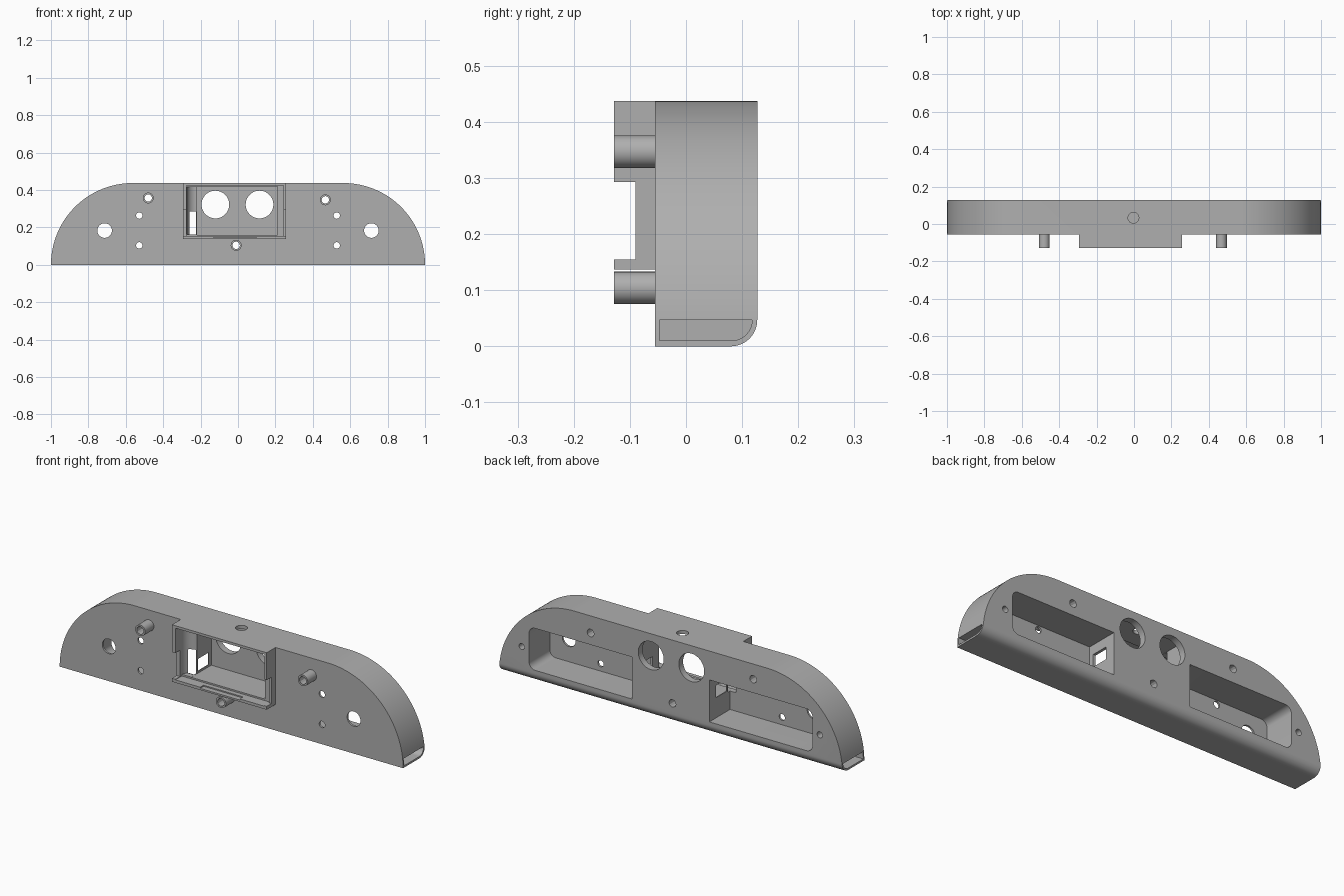
import bpy, bmesh
from math import pi, sin, cos
from mathutils import Vector

cube = bpy.data.objects.get("Cube")
if cube:
    bpy.data.objects.remove(cube, do_unlink=True)

FRONT, FACE, BACK, TOP = -0.128, -0.055, 0.127, 0.437

grey = bpy.data.materials.new("plain grey")
grey.use_nodes = True
colour = (0.43, 0.43, 0.43, 1)
grey.diffuse_color = colour
grey.node_tree.nodes["Principled BSDF"].inputs["Base Color"].default_value = colour


def arc(cx, cy, r, start, end, steps):
    return [(cx + r * cos(start + (end - start) * i / steps),
             cy + r * sin(start + (end - start) * i / steps)) for i in range(steps + 1)]


def prism(name, points, axis, a, b):
    """Extrude a flat outline along an axis from a to b."""
    place = {"x": lambda p, d: (d, p[0], p[1]),
             "y": lambda p, d: (p[0], d, p[1]),
             "z": lambda p, d: (p[0], p[1], d)}[axis]
    bm = bmesh.new()
    face = bm.faces.new([bm.verts.new(place(p, a)) for p in points])
    new = bmesh.ops.extrude_face_region(bm, geom=[face])["geom"]
    shift = Vector(place((0, 0), b - a))
    bmesh.ops.translate(bm, vec=shift, verts=[v for v in new if isinstance(v, bmesh.types.BMVert)])
    bmesh.ops.recalc_face_normals(bm, faces=bm.faces)
    mesh = bpy.data.meshes.new(name)
    bm.to_mesh(mesh)
    bm.free()
    mesh.materials.append(grey)
    obj = bpy.data.objects.new(name, mesh)
    bpy.context.collection.objects.link(obj)
    return obj


def box(name, x0, x1, y0, y1, z0, z1):
    return prism(name, [(x0, z0), (x1, z0), (x1, z1), (x0, z1)], "y", y0, y1)


def rod(name, x, z, r, y0, y1, sides=32):
    return prism(name, arc(x, z, r, 0, 2 * pi, sides)[:-1], "y", y0, y1)


def combine(target, tool, operation="DIFFERENCE"):
    """Apply a boolean, then discard the tool."""
    mod = target.modifiers.new("combine", "BOOLEAN")
    mod.operation, mod.solver, mod.object = operation, "EXACT", tool
    bpy.context.view_layer.update()
    graph = bpy.context.evaluated_depsgraph_get()
    mesh = bpy.data.meshes.new_from_object(target.evaluated_get(graph))
    target.modifiers.clear()
    target.data = mesh
    bpy.data.objects.remove(tool, do_unlink=True)


# Main shell: rounded shoulders, rounded lower back edge
shoulder = 1 - TOP
outline = (arc(shoulder, 0, TOP, 0, pi / 2, 40)
           + arc(-shoulder, 0, TOP, pi / 2, pi, 40))
housing = prism("housing", outline, "y", FACE, BACK)
section = [(FACE, -0.0), (FACE, 0.6), (BACK, 0.6)] + arc(BACK - 0.047, 0.047, 0.047, 0, -pi / 2, 12)
combine(housing, prism("section", section, "x", -1.2, 1.2), "INTERSECT")

# Central frame and the three hollow mounting posts
combine(housing, box("frame", -0.295, 0.257, FRONT, 0, 0.137, TOP), "UNION")
posts = [(-0.48, 0.357), (0.467, 0.347), (-0.01, 0.104)]
for x, z in posts:
    combine(housing, rod("post", x, z, 0.029, FRONT, 0), "UNION")

# Central compartment with a wider lip, a curved side and frame notches
cut = lambda tool: combine(housing, tool)
cut(box("compartment", -0.22, 0.21, -0.2, 0.092, 0.16, 0.418))
cut(box("lip", -0.275, 0.243, -0.2, -0.075, 0.152, 0.424))
cut(prism("curved_side", arc(-0.222, -0.08, 0.052, 0, 2 * pi, 32)[:-1], "z", 0.161, 0.417))
cut(box("side_notch", -0.4, 0.4, -0.2, -0.09, 0.155, 0.293))
cut(box("lower_notch", -0.13, 0.1, -0.2, -0.1, 0.146, 0.2))

# Twin round windows and the top hole
for side in (-1, 1):
    cut(rod("window", side * 0.118 - 0.003, 0.322, 0.074, 0, 0.3, 48))
cut(prism("top_hole", arc(-0.003, 0.033, 0.029, 0, 2 * pi, 24)[:-1], "z", 0.35, 0.6))

# Post bores
for x, z in posts:
    cut(rod("bore", x, z, 0.02, -0.3, 0.3, 12))

# Rear pockets, cable passages, panel holes and end slots, both sides
for s in (-1, 1):
    low, high, r = 0.064, 0.285, 0.035
    pocket = ([(0.225, low)] + arc(0.825 - r, low + r, r, -pi / 2, 0, 8)
              + arc(0.825 - r, high - r, r, 0, pi / 2, 8) + [(0.225, high)])
    cut(prism("pocket", [(s * x, z) for x, z in pocket], "y", -0.045, 0.3))
    cut(box("passage", min(s * 0.19, s * 0.26), max(s * 0.19, s * 0.26), -0.02, 0.07, 0.17, 0.235))
    cut(rod("large_hole", s * 0.713, 0.183, 0.039, -0.2, 0))
    for z in (0.104, 0.263):
        cut(rod("small_hole", s * 0.528, z, 0.017, -0.2, 0, 20))
    cut(rod("rear_hole", s * 0.868, 0.168, 0.016, 0.03, 0.3, 20))
    slot = ([(-0.047, 0.01), (-0.047, 0.047), (0.118, 0.047)]
            + arc(0.081, 0.047, 0.037, 0, -pi / 2, 8)[1:])
    cut(prism("end_slot", slot, "x", s * 0.88, s * 1.1))

# Smooth the curved walls, keep the corners crisp
bpy.ops.object.select_all(action="DESELECT")
housing.select_set(True)
bpy.context.view_layer.objects.active = housing
bpy.ops.object.shade_smooth_by_angle(angle=0.5)
